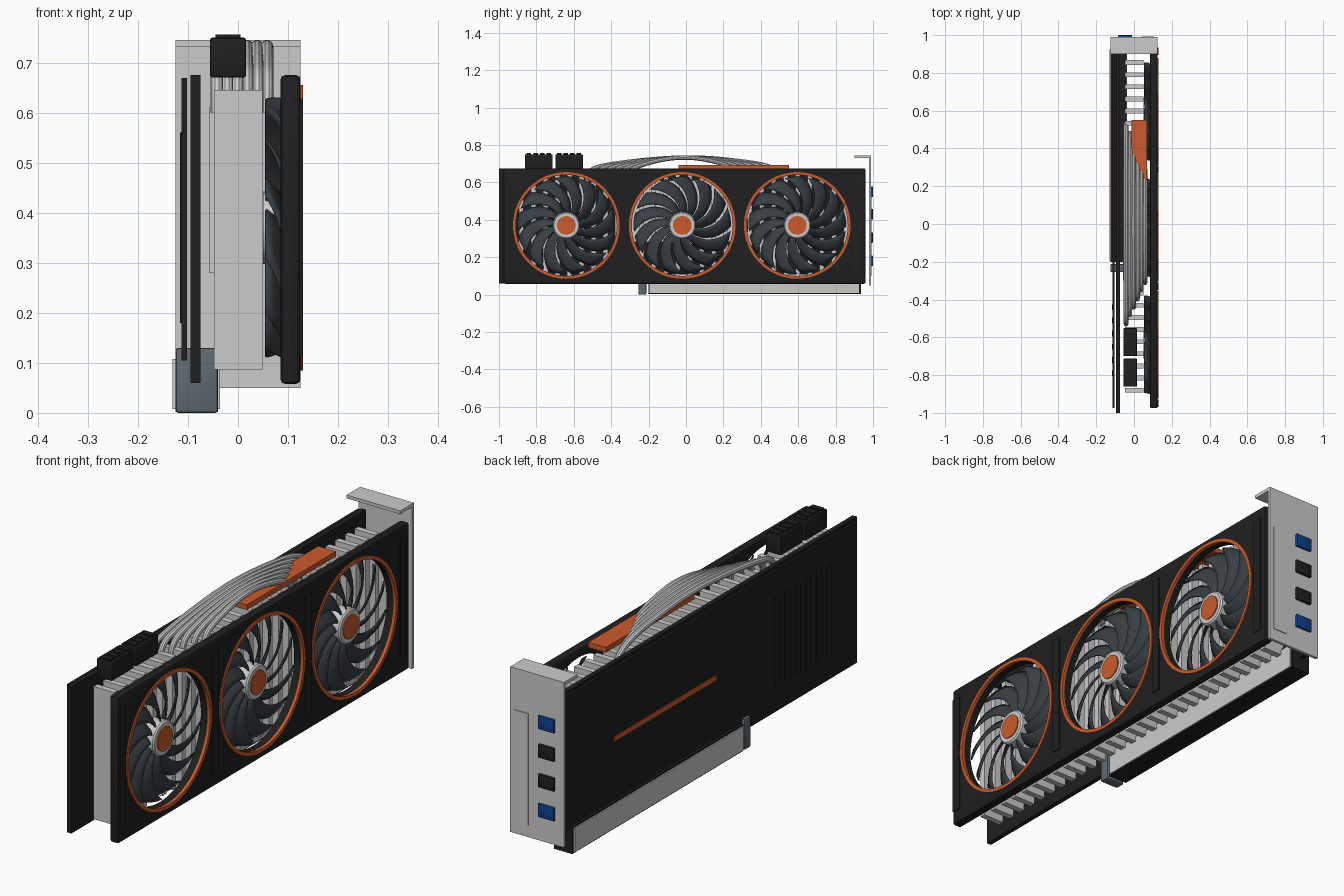
import bpy, bmesh, math
from mathutils import Matrix, Vector

if "Cube" in bpy.data.objects:
    bpy.data.objects.remove(bpy.data.objects["Cube"], do_unlink=True)


def material(name, r, g, b):
    m = bpy.data.materials.new(name)
    m.use_nodes = True
    m.diffuse_color = (r, g, b, 1)
    m.node_tree.nodes["Principled BSDF"].inputs["Base Color"].default_value = (r, g, b, 1)
    return m


BLACK = material("matte black", 0.014, 0.014, 0.014)
ORANGE = material("copper orange", 0.6, 0.105, 0.025)
SILVER = material("light silver", 0.6, 0.6, 0.6)
SLATE = material("dark slate", 0.04, 0.049, 0.058)
CLIP = material("slate grey", 0.12, 0.145, 0.165)
BLUE = material("port blue", 0.005, 0.05, 0.26)
parts = []


def add(name, bm, mat):
    bmesh.ops.recalc_face_normals(bm, faces=bm.faces)
    mesh = bpy.data.meshes.new(name)
    bm.to_mesh(mesh)
    bm.free()
    mesh.materials.append(mat)
    ob = bpy.data.objects.new(name, mesh)
    bpy.context.collection.objects.link(ob)
    parts.append(ob)
    return ob


def box_into(bm, xs, ys, zs):
    lo, hi = Vector((xs[0], ys[0], zs[0])), Vector((xs[1], ys[1], zs[1]))
    size = Matrix.Diagonal((*(hi - lo), 1))
    bmesh.ops.create_cube(bm, size=1, matrix=Matrix.Translation((lo + hi) / 2) @ size)


def boxes(name, mat, *ranges, bevel=0):
    """One object made of several boxes, each given as x, y and z ranges."""
    bm = bmesh.new()
    for r in ranges:
        box_into(bm, *r)
    if bevel:
        bmesh.ops.bevel(bm, geom=bm.edges[:], offset=bevel, segments=2,
                        profile=0.5, affect='EDGES')
    return add(name, bm, mat)


def lathe(name, mat, profile, centre, steps=64):
    """Turn a closed (radius, x) profile about an axis along x."""
    bm = bmesh.new()
    rings = []
    for k in range(steps):
        a = math.tau * k / steps
        rings.append([bm.verts.new((x, r * math.cos(a), r * math.sin(a))) for r, x in profile])
    n = len(profile)
    for k in range(steps):
        a, b = rings[k], rings[(k + 1) % steps]
        for j in range(n):
            bm.faces.new((a[j], a[(j + 1) % n], b[(j + 1) % n], b[j]))
    bmesh.ops.remove_doubles(bm, verts=bm.verts, dist=1e-5)
    bmesh.ops.dissolve_degenerate(bm, edges=bm.edges, dist=1e-5)
    ob = add(name, bm, mat)
    ob.location = centre
    return ob


def span(c, w):
    return (c - w / 2, c + w / 2)


FAN_Y, FAN_Z = (-0.64, -0.02, 0.595), 0.37

# Fan shroud: rounded slab with three round openings
shroud = boxes("shroud", BLACK, ((0.085, 0.125), (-0.975, 0.96), (0.058, 0.675)), bevel=0.009)
cut = bmesh.new()
for y in FAN_Y:
    bmesh.ops.create_cone(cut, cap_ends=True, segments=64, radius1=0.272, radius2=0.272, depth=0.3,
                          matrix=Matrix.Translation((0.1, y, FAN_Z)) @ Matrix.Rotation(math.pi / 2, 4, 'Y'))
cutter = add("shroud_cutter", cut, BLACK)
parts.remove(cutter)
cutter.hide_render = True
mod = shroud.modifiers.new("openings", 'BOOLEAN')
mod.object, mod.operation, mod.solver = cutter, 'DIFFERENCE', 'EXACT'
graph = bpy.context.evaluated_depsgraph_get()
shroud.data = bpy.data.meshes.new_from_object(shroud.evaluated_get(graph))
shroud.modifiers.clear()
bpy.data.objects.remove(cutter, do_unlink=True)
boxes("shroud_ribs", BLACK,
      *[((0.12, 0.129), span(y, 0.04), (0.115, 0.628)) for y in (-0.95, -0.33, 0.287, 0.915)])

# Fans: swept blades, hub, cap and trim ring
BLADES, ROWS, COLS = 13, 7, 4


def blade_set():
    bm = bmesh.new()
    for b in range(BLADES):
        grid = []
        for i in range(ROWS + 1):
            t = i / ROWS
            r = 0.06 + 0.2 * t
            sweep = math.tau * b / BLADES + math.radians(38) * t ** 1.3
            chord = math.radians(24 - 2 * t)
            row = []
            for j in range(COLS + 1):
                s = j / COLS
                a = sweep + chord * (s - 0.5)
                x = 0.056 + 0.036 * s + 0.006 * math.sin(math.pi * s)
                row.append(bm.verts.new((x, r * math.cos(a), r * math.sin(a))))
            grid.append(row)
        for i in range(ROWS):
            for j in range(COLS):
                bm.faces.new((grid[i][j], grid[i + 1][j], grid[i + 1][j + 1], grid[i][j + 1]))
    return bm


for n, y in enumerate(FAN_Y, 1):
    centre = (0, y, FAN_Z)
    blades = add(f"fan_blades_{n}", blade_set(), SLATE)
    blades.location = centre
    thick = blades.modifiers.new("thickness", 'SOLIDIFY')
    thick.thickness, thick.offset = 0.005, 0
    lathe(f"fan_hub_{n}", SILVER, [(0, 0.05), (0.072, 0.05), (0.072, 0.1), (0.066, 0.106), (0, 0.106)], centre, 48)
    lathe(f"fan_cap_{n}", ORANGE, [(0, 0.1), (0.05, 0.1), (0.05, 0.11), (0, 0.11)], centre, 48)
    lathe(f"fan_trim_{n}", ORANGE, [(0.27, 0.118), (0.285, 0.118), (0.285, 0.13), (0.27, 0.13)], centre)

# Heatsink fins and the thin rods that carry them
FINS = 28
boxes("heatsink_fins", SILVER,
      *[((-0.048, 0.049), span(-0.88 + 1.735 * k / (FINS - 1), 0.025), (0.087, 0.645)) for k in range(FINS)])
boxes("heatsink_base", SILVER, ((-0.058, -0.046), (-0.3, 0.3), (0.28, 0.61)))

# Arched heat pipes, shorter towards the fans
PIPES = 6
for k in range(PIPES):
    t = k / (PIPES - 1)
    x, y0, y1 = -0.042 + 0.1 * t, -0.53 + 0.22 * t, 0.5 - 0.24 * t
    length = y1 - y0
    path = [(y0, 0.6), (y0, 0.665), (y0 + 0.06, 0.69), (y0 + 0.3 * length, 0.722),
            (y0 + 0.55 * length, 0.74), (y0 + 0.8 * length, 0.715), (y1, 0.685), (y1 + 0.03, 0.62)]
    curve = bpy.data.curves.new("heat_pipe", 'CURVE')
    curve.dimensions = '3D'
    curve.bevel_depth, curve.bevel_resolution, curve.use_fill_caps = 0.0125, 3, True
    line = curve.splines.new('NURBS')
    line.points.add(len(path) - 1)
    for p, (y, z) in zip(line.points, path):
        p.co = (x, y, z, 1)
    line.order_u, line.use_endpoint_u, line.resolution_u = 4, True, 6
    temp = bpy.data.objects.new("heat_pipe_path", curve)
    bpy.context.collection.objects.link(temp)
    graph = bpy.context.evaluated_depsgraph_get()
    mesh = bpy.data.meshes.new_from_object(temp.evaluated_get(graph))
    bpy.data.objects.remove(temp, do_unlink=True)
    mesh.materials.clear()
    mesh.materials.append(SILVER)
    pipe = bpy.data.objects.new(f"heat_pipe_{k + 1}", mesh)
    bpy.context.collection.objects.link(pipe)
    parts.append(pipe)

# Orange plate along the top
boxes("top_plate", ORANGE, ((-0.012, 0.07), (-0.04, 0.55), (0.672, 0.694)))

# Circuit board, backplate and its accents
boxes("circuit_board", BLACK, ((-0.095, -0.075), (-1.0, 0.957), (0.06, 0.675)))
boxes("backplate", BLACK, ((-0.113, -0.102), (-0.975, 0.957), (0.105, 0.669)))
boxes("backplate_stripe", ORANGE, ((-0.116, -0.112), (-0.04, 0.64), span(0.37, 0.022)))
boxes("backplate_slats", BLACK,
      *[((-0.116, -0.112), span(-0.44 - 0.07 * k, 0.03), (0.18, 0.56)) for k in range(6)])

# Edge connector with contact strips and retention clip
boxes("edge_connector", BLACK, ((-0.125, -0.04), (-0.2, 0.935), (0.002, 0.115)))
boxes("contact_strips", SILVER,
      *[(xs, (-0.195, 0.925), (0.008, 0.108)) for xs in ((-0.131, -0.124), (-0.041, -0.036))])
boxes("retention_clip", CLIP, ((-0.125, -0.04), (-0.255, -0.212), (0, 0.13)), bevel=0.006)

# Power sockets with ridged tops
for n, y in enumerate((-0.787, -0.625), 1):
    boxes(f"power_socket_{n}", BLACK, ((-0.056, 0.016), span(y, 0.148), (0.67, 0.75)), bevel=0.005)
    boxes(f"power_socket_ridges_{n}", BLACK,
          *[(span(-0.02, 0.05), span(y + 0.035 * (k - 1.5), 0.024), (0.745, 0.756)) for k in range(4)])

# Mounting bracket with bent top, raised panel and ports
boxes("bracket", SILVER, ((-0.125, 0.125), (0.978, 0.99), (0.05, 0.745)),
      ((-0.125, 0.125), (0.9, 0.978), (0.731, 0.745)))
boxes("bracket_panel", SILVER, ((0.04, 0.105), (0.989, 0.993), (0.1, 0.57)))
for n, (z, mat) in enumerate(zip((0.55, 0.43, 0.305, 0.18), (BLUE, BLACK, BLACK, BLUE)), 1):
    boxes(f"port_{n}", mat, (span(-0.047, 0.075), (0.98, 1.0), span(z, 0.056)), bevel=0.003)

# Smooth the round surfaces and keep the edges crisp
bpy.ops.object.select_all(action='DESELECT')
for ob in parts:
    ob.select_set(True)
bpy.context.view_layer.objects.active = parts[0]
bpy.ops.object.shade_smooth_by_angle(angle=math.radians(30))
